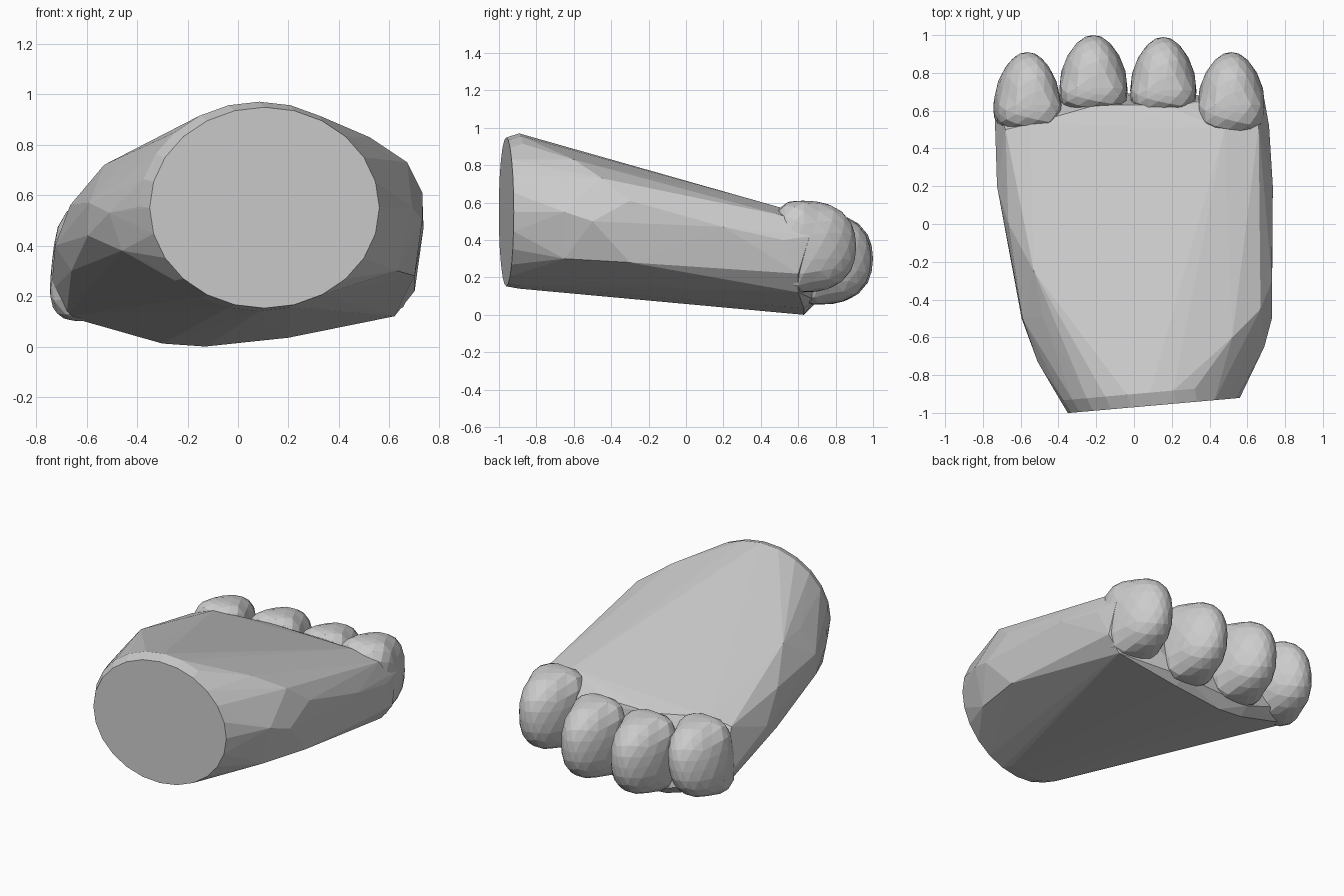
import bpy, bmesh
from math import sin, cos, pi


def finish(bm, name):
    mesh = bpy.data.meshes.new(name)
    bmesh.ops.recalc_face_normals(bm, faces=bm.faces[:])
    bm.to_mesh(mesh)
    bm.free()
    obj = bpy.data.objects.new(name, mesh)
    bpy.context.collection.objects.link(obj)
    return obj


def oval(cx, cz, rx, rz, y_of_x, n=24):
    pts = []
    for i in range(n):
        a = 2 * pi * i / n
        x = cx + rx * cos(a)
        pts.append((x, y_of_x(x), cz + rz * sin(a)))
    return pts


# Foot body: hull from the slanted oval stump to a wide, low front
def slant(x):
    return -1.0 + (x + 0.34) * 0.088


points = oval(0.105, 0.55, 0.455, 0.398, slant)
points += oval(0.085, 0.555, 0.475, 0.415, lambda x: slant(x) + 0.07)
points += [
    # upper shoulders
    (-0.53, -0.25, 0.72), (-0.48, -0.5, 0.71), (0.52, -0.6, 0.83), (0.67, -0.45, 0.73),
    # left side
    (-0.51, -0.73, 0.53), (-0.59, -0.5, 0.57), (-0.595, -0.5, 0.44), (-0.46, -0.76, 0.38),
    (-0.665, 0.0, 0.56), (-0.685, 0.0, 0.42), (-0.725, 0.2, 0.40), (-0.66, 0.0, 0.30),
    # right side
    (0.69, -0.65, 0.55), (0.73, -0.5, 0.5), (0.73, -0.3, 0.61), (0.735, 0.2, 0.47),
    (0.63, -0.65, 0.30), (0.70, -0.3, 0.28),
    # front rim, top
    (-0.68, 0.5, 0.50), (-0.55, 0.53, 0.54), (-0.2, 0.63, 0.51),
    (0.15, 0.63, 0.51), (0.48, 0.5, 0.575), (0.66, 0.52, 0.53), (0.715, 0.52, 0.4),
    (0.69, 0.66, 0.42),
    # front rim, sole
    (-0.74, 0.66, 0.22), (-0.68, 0.6, 0.12), (-0.3, 0.63, 0.012), (-0.13, 0.63, 0.0),
    (0.2, 0.63, 0.035), (0.62, 0.6, 0.12), (0.70, 0.6, 0.22),
    (-0.3, 0.69, 0.06), (0.2, 0.69, 0.08),
]
bm = bmesh.new()
for p in points:
    bm.verts.new(p)
bmesh.ops.convex_hull(bm, input=bm.verts[:])
loose = [v for v in bm.verts if not v.link_faces]
bmesh.ops.delete(bm, geom=loose, context='VERTS')
finish(bm, "foot_body")


# Toes: boxy rounded faceted pads, blunt back half sunk into the body
def toe(name, x, tip, z, rx, rz, back, lean):
    front = 0.28
    bm = bmesh.new()
    bmesh.ops.create_icosphere(bm, subdivisions=3, radius=1.0)
    for v in bm.verts:
        c = v.co.copy()
        p = 2.35 if c.y > 0 else 3.5
        c /= sum(abs(k) ** p for k in c) ** (1 / p)
        narrow = 1 - 0.28 * max(c.y, 0) ** 2
        length = front if c.y > 0 else back
        v.co = (x + c.x * rx * narrow + c.z * lean, tip - front + c.y * length, z + c.z * rz)
    finish(bm, name)


for i, spec in enumerate([
    (-0.565, 0.91, 0.335, 0.172, 0.235, 0.14, 0.025),
    (-0.215, 1.0, 0.30, 0.18, 0.245, 0.13, 0),
    (0.155, 0.99, 0.30, 0.175, 0.245, 0.13, 0),
    (0.515, 0.91, 0.365, 0.178, 0.245, 0.16, 0),
]):
    toe(f"toe_{i + 1}", *spec)
